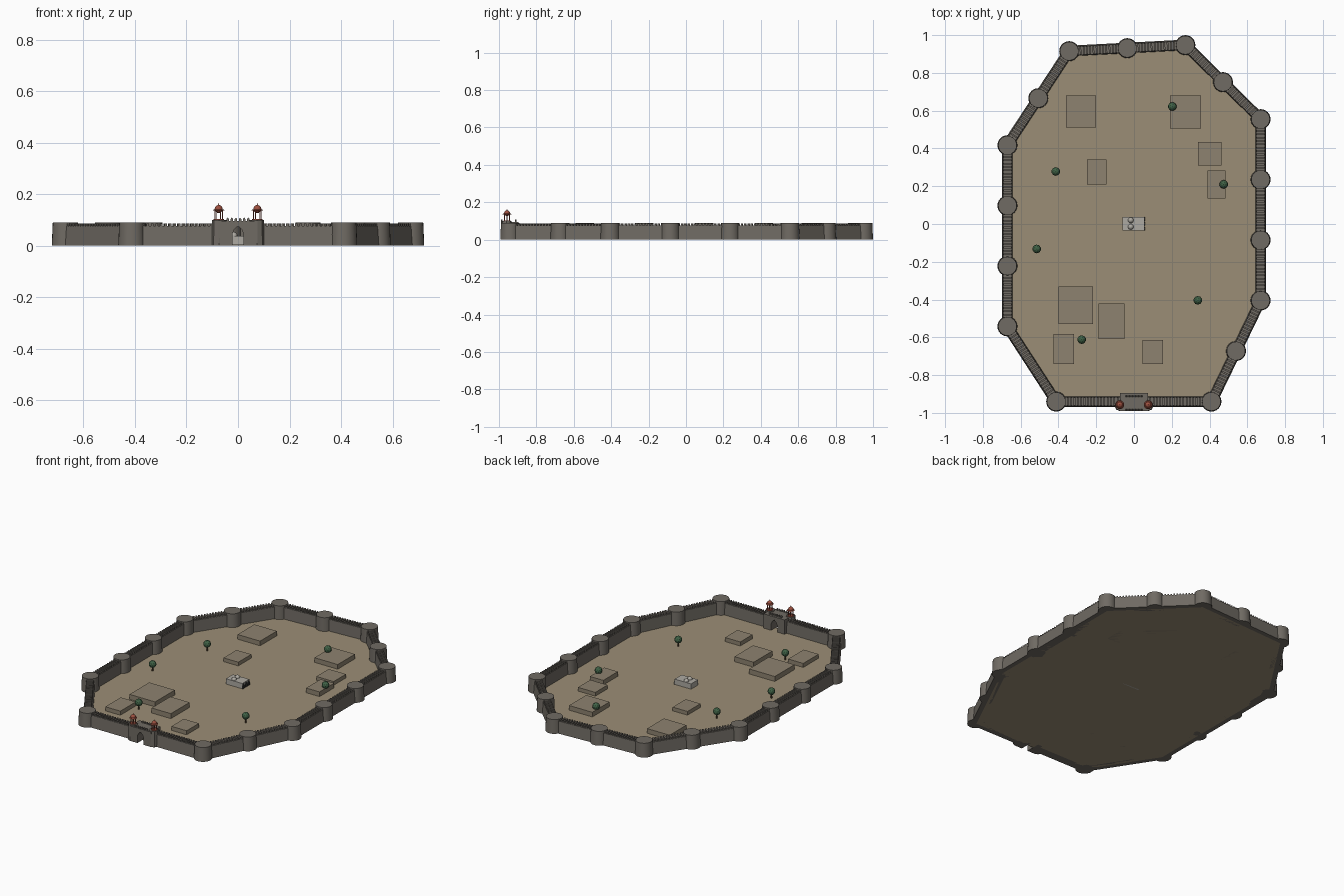
import bpy, bmesh, math
from mathutils import Vector, Matrix

if "Cube" in bpy.data.objects:
    bpy.data.objects.remove(bpy.data.objects["Cube"])


def mat(name, rgb):
    m = bpy.data.materials.new(name)
    m.diffuse_color = (*rgb, 1)
    m.use_nodes = True
    m.node_tree.nodes["Principled BSDF"].inputs["Base Color"].default_value = m.diffuse_color
    return m


STONE = mat("dark_stone", (0.16, 0.145, 0.125))
EARTH = mat("earth", (0.33, 0.27, 0.18))
MUD = mat("mud_brick", (0.27, 0.225, 0.16))
PALE = mat("pale_stone", (0.42, 0.40, 0.36))
RED = mat("red_sandstone", (0.34, 0.08, 0.05))
GREEN = mat("leaves", (0.05, 0.12, 0.06))
WOOD = mat("bark", (0.10, 0.06, 0.03))
DARK = mat("shadow", (0.03, 0.03, 0.03))


def finish(name, bm, m, smooth=False):
    bmesh.ops.recalc_face_normals(bm, faces=bm.faces)
    me = bpy.data.meshes.new(name)
    bm.to_mesh(me)
    bm.free()
    me.materials.append(m)
    ob = bpy.data.objects.new(name, me)
    bpy.context.collection.objects.link(ob)
    if smooth:
        bpy.ops.object.select_all(action='DESELECT')
        ob.select_set(True)
        bpy.context.view_layer.objects.active = ob
        bpy.ops.object.shade_smooth_by_angle(angle=math.radians(35))
    return ob


def box(bm, x0, x1, y0, y1, z0, z1, frame=Matrix()):
    t = Matrix.Translation(((x0 + x1) / 2, (y0 + y1) / 2, (z0 + z1) / 2))
    bmesh.ops.create_cube(bm, size=1, matrix=frame @ t @ Matrix.Diagonal((x1 - x0, y1 - y0, z1 - z0, 1)))


def cone(bm, x, y, z0, z1, r0, r1, n=24):
    bmesh.ops.create_cone(bm, cap_ends=True, segments=n, radius1=r0, radius2=r1, depth=z1 - z0,
                          matrix=Matrix.Translation((x, y, (z0 + z1) / 2)))


def prism(bm, pts, push, frame=Matrix()):
    # closed 3D outline pushed along a vector
    f = bm.faces.new([bm.verts.new(frame @ Vector(p)) for p in pts])
    r = bmesh.ops.extrude_face_region(bm, geom=[f], use_keep_orig=True)
    vs = [v for v in r["geom"] if isinstance(v, bmesh.types.BMVert)]
    bmesh.ops.translate(bm, verts=vs, vec=frame.to_3x3() @ Vector(push))


# Fort outline: corner and number of wall bays to the next corner
corners = [(-0.412, -0.94, 1), (0.41, -0.94, 2), (0.67, -0.405, 3), (0.67, 0.555, 2),
           (0.272, 0.947, 2), (-0.343, 0.915, 2), (-0.67, 0.417, 3), (-0.67, -0.542, 1)]

# Ground slab
bm = bmesh.new()
prism(bm, [(x, y, 0) for x, y, _ in corners], (0, 0, 0.004))
finish("ground", bm, EARTH)

# Round towers and battered walls with merlons
towers, walls, merlons = bmesh.new(), bmesh.new(), bmesh.new()


def wall(a, b):
    d = b - a
    L = d.length
    f = Matrix.Translation((a.x, a.y, 0)) @ Matrix.Rotation(math.atan2(d.y, d.x), 4, 'Z')
    prism(walls, [(0, -0.029, 0), (0, 0.027, 0), (0, 0.023, 0.077), (0, -0.023, 0.077)], (L, 0, 0), f)
    n = round(L / 0.0175)
    for i in range(n):
        s = L * (i + 0.25) / n
        box(merlons, s, s + 0.5 * L / n, -0.021, 0.021, 0.076, 0.086, f)


for i, (x, y, n) in enumerate(corners):
    a, b = Vector((x, y)), Vector(corners[(i + 1) % 8][:2])
    for k in range(n):
        p, q = a.lerp(b, k / n), a.lerp(b, (k + 1) / n)
        cone(towers, p.x, p.y, 0, 0.09, 0.053, 0.049)
        if i == 0:  # leave the gap for the gate
            wall(p, Vector((-0.06, y)))
            wall(Vector((0.06, y)), q)
        else:
            wall(p, q)
finish("round_towers", towers, STONE, True)
finish("curtain_walls", walls, STONE)
finish("wall_merlons", merlons, STONE)

# Gatehouse with pointed arch passage, flanking turrets and merlons
bm = bmesh.new()
gate = [(-0.075, 0), (-0.022, 0), (-0.022, 0.045), (-0.014, 0.063), (0, 0.076), (0.014, 0.063),
        (0.022, 0.045), (0.022, 0), (0.075, 0), (0.075, 0.096), (-0.075, 0.096)]
prism(bm, [(x, -0.99, z) for x, z in gate], (0, 0.095, 0))
for s in (-1, 1):
    cone(bm, s * 0.073, -0.96, 0, 0.1, 0.031, 0.028, 8)
for i in range(6):
    x = -0.04 + i * 0.016
    for y in (-0.988, -0.915):
        prism(bm, [(x - 0.005, y, 0.095), (x + 0.005, y, 0.095), (x + 0.005, y, 0.103),
                   (x, y, 0.109), (x - 0.005, y, 0.103)], (0, 0.008, 0))
finish("gatehouse", bm, STONE)

# Domed kiosks on the gate turrets
for side, cx in (("left", -0.075), ("right", 0.075)):
    cy = -0.957
    bm = bmesh.new()
    cone(bm, cx, cy, 0.099, 0.104, 0.02, 0.02, 12)
    for k in range(6):
        a = k * math.pi / 3
        cone(bm, cx + 0.015 * math.cos(a), cy + 0.015 * math.sin(a), 0.103, 0.138, 0.0022, 0.0022, 6)
    cone(bm, cx, cy, 0.136, 0.141, 0.023, 0.018, 16)
    bmesh.ops.create_uvsphere(bm, u_segments=16, v_segments=10, radius=0.0155,
                              matrix=Matrix.Translation((cx, cy, 0.142)))
    cone(bm, cx, cy, 0.155, 0.165, 0.003, 0.0005, 6)
    finish(side + "_gate_kiosk", bm, RED, True)

# Low building blocks: x0, x1, y0, y1, height
blocks = [(-0.36, -0.2, 0.51, 0.68, 0.034), (0.19, 0.355, 0.505, 0.68, 0.034),
          (0.34, 0.463, 0.31, 0.435, 0.028), (0.39, 0.485, 0.135, 0.283, 0.034),
          (-0.25, -0.145, 0.21, 0.342, 0.028), (-0.4, -0.218, -0.53, -0.33, 0.036),
          (-0.187, -0.05, -0.61, -0.42, 0.036), (-0.425, -0.318, -0.74, -0.583, 0.03),
          (0.045, 0.153, -0.74, -0.615, 0.03)]
for i, (x0, x1, y0, y1, h) in enumerate(blocks):
    bm = bmesh.new()
    box(bm, x0, x1, y0, y1, 0, h)
    finish(f"building_block_{i + 1}", bm, MUD)

# Central hall: body, arcade of dark arches, two roof domes
bm = bmesh.new()
box(bm, -0.062, 0.055, -0.035, 0.037, 0, 0.038)
finish("hall_body", bm, PALE)
bm = bmesh.new()
for y in (-0.025, 0.001, 0.027):
    prism(bm, [(0.054, y - 0.01, 0.004), (0.054, y + 0.01, 0.004), (0.054, y + 0.01, 0.022),
               (0.054, y, 0.034), (0.054, y - 0.01, 0.022)], (0.005, 0, 0))
finish("hall_arches", bm, DARK)
bm = bmesh.new()
for y in (-0.015, 0.02):
    bmesh.ops.create_uvsphere(bm, u_segments=16, v_segments=10, radius=0.015,
                              matrix=Matrix.Translation((-0.017, y, 0.038)))
finish("hall_domes", bm, PALE, True)

# Trees
trees = [(0.203, 0.622), (-0.414, 0.278), (0.475, 0.21), (-0.515, -0.132), (0.338, -0.404), (-0.277, -0.612)]
trunks, crowns = bmesh.new(), bmesh.new()
for x, y in trees:
    cone(trunks, x, y, 0, 0.04, 0.005, 0.004, 8)
    bmesh.ops.create_icosphere(crowns, subdivisions=2, radius=0.023,
                               matrix=Matrix.Translation((x, y, 0.048)))
finish("tree_trunks", trunks, WOOD)
finish("tree_crowns", crowns, GREEN)
